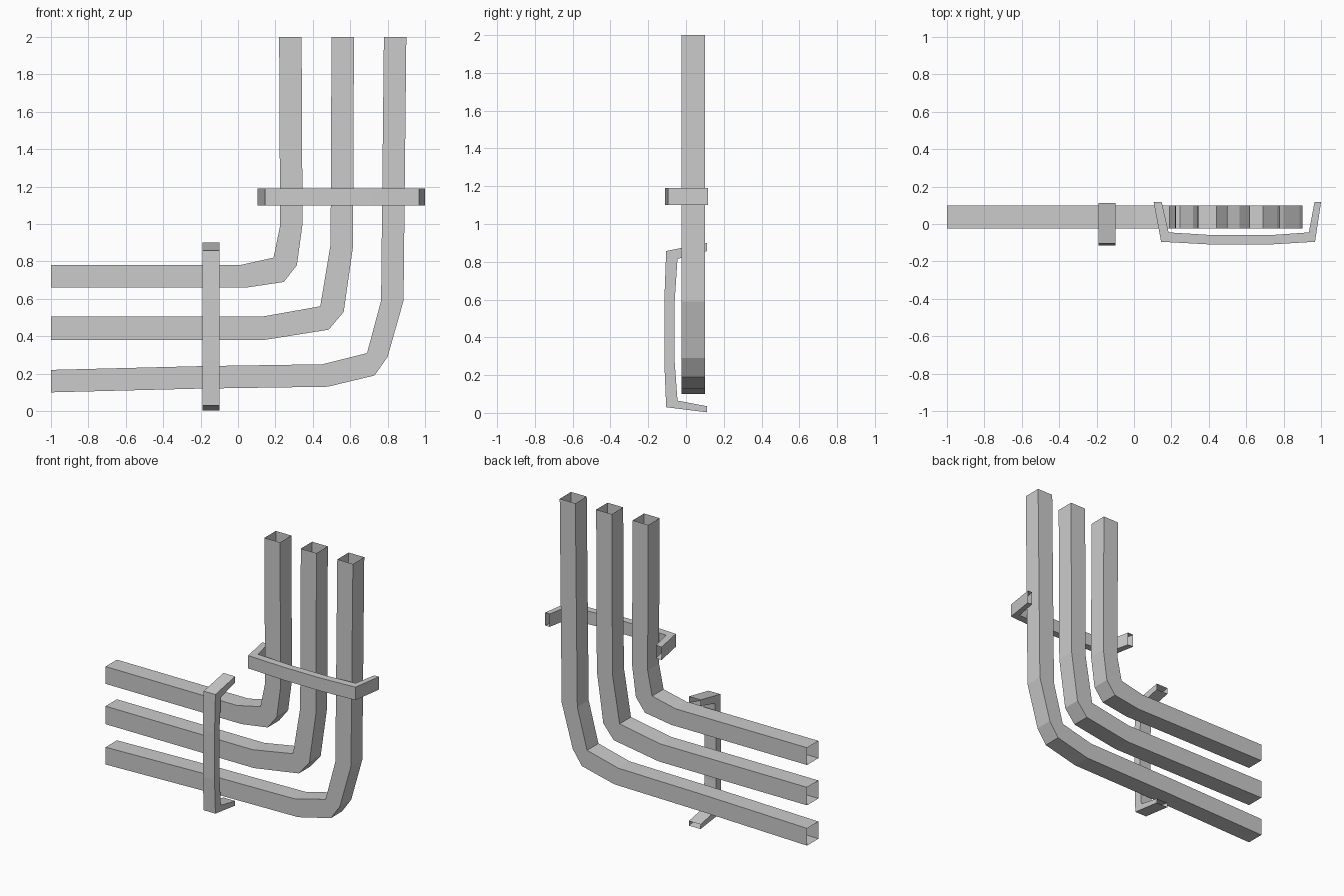
import bpy
import bmesh

if "Cube" in bpy.data.objects:
    bpy.data.objects.remove(bpy.data.objects["Cube"], do_unlink=True)

grey = bpy.data.materials.new("light_grey")
grey.use_nodes = True
grey.diffuse_color = (0.6, 0.6, 0.6, 1)
grey.node_tree.nodes["Principled BSDF"].inputs["Base Color"].default_value = (0.6, 0.6, 0.6, 1)


def tube(name, inner, outer, low, high, place):
    """Open-ended square tube between two edge paths, spanning low to high across them."""
    bm = bmesh.new()
    rings = []
    for a, b in zip(inner, outer):
        corners = [(a, low), (b, low), (b, high), (a, high)]
        rings.append([bm.verts.new(place(*p, d)) for p, d in corners])
    for r, s in zip(rings, rings[1:]):
        for i in range(4):
            j = (i + 1) % 4
            bm.faces.new((r[i], r[j], s[j], s[i]))
    bmesh.ops.remove_doubles(bm, verts=bm.verts, dist=0.001)
    bmesh.ops.recalc_face_normals(bm, faces=bm.faces)
    mesh = bpy.data.meshes.new(name)
    bm.to_mesh(mesh)
    bm.free()
    mesh.materials.append(grey)
    obj = bpy.data.objects.new(name, mesh)
    bpy.context.collection.objects.link(obj)


def upright(x, z, y):
    return (x, y, z)


def sideways(y, z, x):
    return (x, y, z)


def flat(x, y, z):
    return (x, y, z)


# Bent pipes: inside and outside edges of each bend, sharing one inside corner
pipes = {
    "upper_pipe": (
        [(-1, .78), (.01, .78), (.19, .82), (.19, .82), (.225, .99), (.22, 2)],
        [(-1, .66), (.045, .66), (.245, .69), (.315, .78), (.345, 1), (.34, 2)]),
    "middle_pipe": (
        [(-1, .505), (.13, .505), (.44, .56), (.44, .56), (.495, .89), (.5, 2)],
        [(-1, .38), (.14, .38), (.485, .435), (.565, .53), (.615, .88), (.62, 2)]),
    "lower_pipe": (
        [(-1, .22), (-.2, .24), (.45, .25), (.69, .31), (.69, .31), (.765, .59), (.78, 2)],
        [(-1, .1), (-.2, .12), (.48, .13), (.73, .19), (.8, .29), (.885, .59), (.9, 2)]),
}
for name, (inner, outer) in pipes.items():
    tube(name, inner, outer, -.025, .1, upright)

# Bracket across the horizontal runs
tube("vertical_bracket",
     [(.112, .035), (-.045, .065), (-.06, .27), (-.06, .59), (-.045, .815), (.112, .857)],
     [(.112, .003), (-.105, .03), (-.115, .27), (-.115, .59), (-.105, .857), (.112, .9)],
     -.19, -.1, sideways)

# Bracket across the vertical runs
tube("horizontal_bracket",
     [(.148, .117), (.185, -.045), (.43, -.06), (.72, -.06), (.935, -.045), (.965, .117)],
     [(.105, .117), (.145, -.095), (.42, -.11), (.72, -.11), (.968, -.095), (1, .117)],
     1.1, 1.19, flat)
